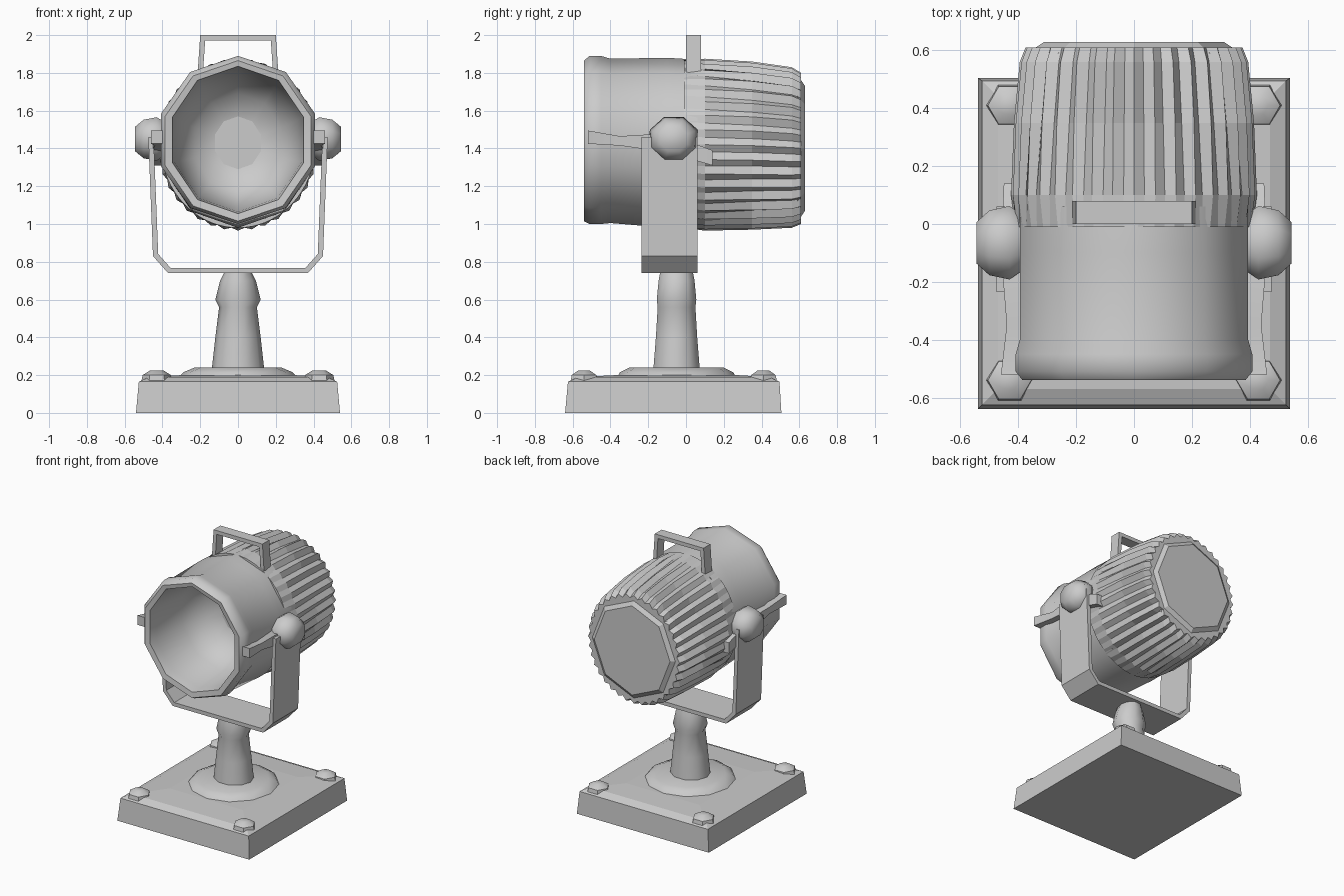
import bpy, bmesh, math
from mathutils import Vector

cube = bpy.data.objects.get("Cube")
if cube:
    bpy.data.objects.remove(cube, do_unlink=True)

grey = bpy.data.materials.new("light_grey")
grey.use_nodes = True
colour = (0.6, 0.6, 0.6, 1)
grey.diffuse_color = colour
grey.node_tree.nodes["Principled BSDF"].inputs["Base Color"].default_value = colour


def finish(name, bm, smooth=None):
    """Turn a bmesh into a named grey object, optionally smooth shaded."""
    bmesh.ops.recalc_face_normals(bm, faces=bm.faces)
    mesh = bpy.data.meshes.new(name)
    bm.to_mesh(mesh)
    bm.free()
    mesh.materials.append(grey)
    obj = bpy.data.objects.new(name, mesh)
    bpy.context.collection.objects.link(obj)
    if smooth:
        bpy.ops.object.select_all(action='DESELECT')
        obj.select_set(True)
        bpy.context.view_layer.objects.active = obj
        bpy.ops.object.shade_smooth_by_angle(angle=math.radians(smooth))
    return obj


def loft(name, rings, smooth=None):
    """Skin a list of equally sized point rings and cap both ends."""
    bm = bmesh.new()
    loops = [[bm.verts.new(p) for p in ring] for ring in rings]
    n = len(loops[0])
    for a, b in zip(loops, loops[1:]):
        for i in range(n):
            j = (i + 1) % n
            bm.faces.new((a[i], a[j], b[j], b[i]))
    bm.faces.new(loops[0])
    bm.faces.new(loops[-1])
    return finish(name, bm, smooth)


def ring_y(y, rx, rz, cz, n, groove=0):
    """Ring around the lamp axis; every second point sinks by groove."""
    pts = []
    for i in range(n):
        a = math.tau * i / n
        k = 1 - groove * (i % 2)
        pts.append((rx * k * math.sin(a), y, cz + rz * k * math.cos(a)))
    return pts


def ring_z(z, rx, ry, cy, n):
    return [(rx * math.cos(math.tau * i / n), cy + ry * math.sin(math.tau * i / n), z)
            for i in range(n)]


def rect(z, x, y0, y1):
    return [(-x, y0, z), (x, y0, z), (x, y1, z), (-x, y1, z)]


def strap(name, path, y0, y1, thick):
    """Flat band following an x-z path, thickened toward its inside."""
    bm = bmesh.new()
    rows = []
    pts = [Vector(p) for p in path]
    for i, p in enumerate(pts):
        d_in = (p - pts[i - 1]).normalized() if i else (pts[1] - p).normalized()
        d_out = (pts[i + 1] - p).normalized() if i < len(pts) - 1 else d_in
        t = (d_in + d_out).normalized()
        side = Vector((-t.y, t.x)) * thick / max(t.dot(d_in), 0.5)
        q = p + side
        rows.append([bm.verts.new(v) for v in
                     ((p.x, y0, p.y), (p.x, y1, p.y), (q.x, y1, q.y), (q.x, y0, q.y))])
    for a, b in zip(rows, rows[1:]):
        for i in range(4):
            j = (i + 1) % 4
            bm.faces.new((a[i], a[j], b[j], b[i]))
    bm.faces.new(rows[0])
    bm.faces.new(rows[-1])
    return finish(name, bm)


# Base slab with a slightly raised top
loft("base", [rect(0, 0.54, -0.64, 0.505), rect(0.165, 0.525, -0.625, 0.495),
              rect(0.19, 0.47, -0.57, 0.44), rect(0.2, 0.3, -0.37, 0.27)])

# Corner bolts
for sx, label in ((1, "left"), (-1, "right")):
    for y, end in ((-0.54, "front"), (0.41, "back")):
        rings = []
        for z, r in ((0.15, 0.085), (0.2, 0.075), (0.225, 0.035)):
            rings.append([(px + sx * 0.43, py, pz) for px, py, pz in ring_z(z, r, r, y, 6)])
        loft(f"base_bolt_{end}_{label}", rings, 40)

# Round foot and pedestal stem
loft("stem_foot", [ring_z(0.18, 0.32, 0.32, -0.05, 12), ring_z(0.215, 0.29, 0.3, -0.05, 12),
                   ring_z(0.24, 0.23, 0.25, -0.05, 12)], 40)
loft("stem", [ring_z(z, rx, ry, -0.05, 10) for z, rx, ry in
              ((0.22, 0.14, 0.13), (0.4, 0.12, 0.115), (0.56, 0.1, 0.105),
               (0.6, 0.12, 0.11), (0.7, 0.095, 0.1), (0.75, 0.07, 0.09))], 40)

# U-shaped yoke
strap("yoke", [(-0.475, 1.46), (-0.45, 0.83), (-0.37, 0.74), (0.37, 0.74),
               (0.45, 0.83), (0.475, 1.46)], -0.235, 0.06, 0.028)

# Tilt knobs, with bracket arms to the rim and housing
for s, label in ((1, "left"), (-1, "right")):
    rings = []
    for x, r in ((0.38, 0.09), (0.43, 0.125), (0.5, 0.11), (0.545, 0.07)):
        rings.append([(s * x, -0.065 + r * 1.1 * math.cos(math.tau * i / 8 + 0.39),
                       1.45 + r * math.sin(math.tau * i / 8 + 0.39)) for i in range(8)])
    loft(f"tilt_knob_{label}", rings, 50)
    arm = [(0.43, -0.52, 1.46, 0.035), (0.41, -0.35, 1.44, 0.025),
           (0.43, -0.1, 1.43, 0.05), (0.42, 0.14, 1.35, 0.04)]
    loft(f"bracket_arm_{label}",
         [[(s * (x + dx * 0.03), y, z + dz * h) for dx, dz in ((-1, -1), (1, -1), (1, 1), (-1, 1))]
          for x, y, z, h in arm], 40)

# Front housing: ten-sided shell, rolled rim and hollow reflector bowl
loft("front_housing", [ring_y(y, rx, rz, cz, 10) for y, rx, rz, cz in
                       ((0.06, 0.415, 0.445, 1.425), (-0.1, 0.415, 0.45, 1.43),
                        (-0.4, 0.415, 0.435, 1.44), (-0.45, 0.43, 0.445, 1.445),
                        (-0.51, 0.43, 0.445, 1.445), (-0.54, 0.405, 0.425, 1.44),
                        (-0.535, 0.365, 0.39, 1.445), (-0.47, 0.355, 0.38, 1.445),
                        (-0.2, 0.33, 0.35, 1.44), (-0.05, 0.24, 0.26, 1.43),
                        (0.0, 0.1, 0.11, 1.43))], 50)

# Ribbed rear housing with cooling fins and a bevelled back
loft("rear_housing", [ring_y(y, rx, rz, cz, 72, g) for y, rx, rz, cz, g in
                      ((-0.01, 0.41, 0.445, 1.425, 0), (0.1, 0.425, 0.455, 1.42, 0.03),
                       (0.35, 0.415, 0.445, 1.415, 0.06), (0.56, 0.395, 0.425, 1.405, 0.07),
                       (0.61, 0.375, 0.4, 1.4, 0.06))])
loft("back_cap", [ring_y(0.59, 0.37, 0.39, 1.4, 8), ring_y(0.63, 0.31, 0.33, 1.4, 8)])

# Carrying handle
strap("carrying_handle", [(0.215, 1.78), (0.2, 2.0), (-0.2, 2.0), (-0.215, 1.78)],
      0.0, 0.08, 0.028)
